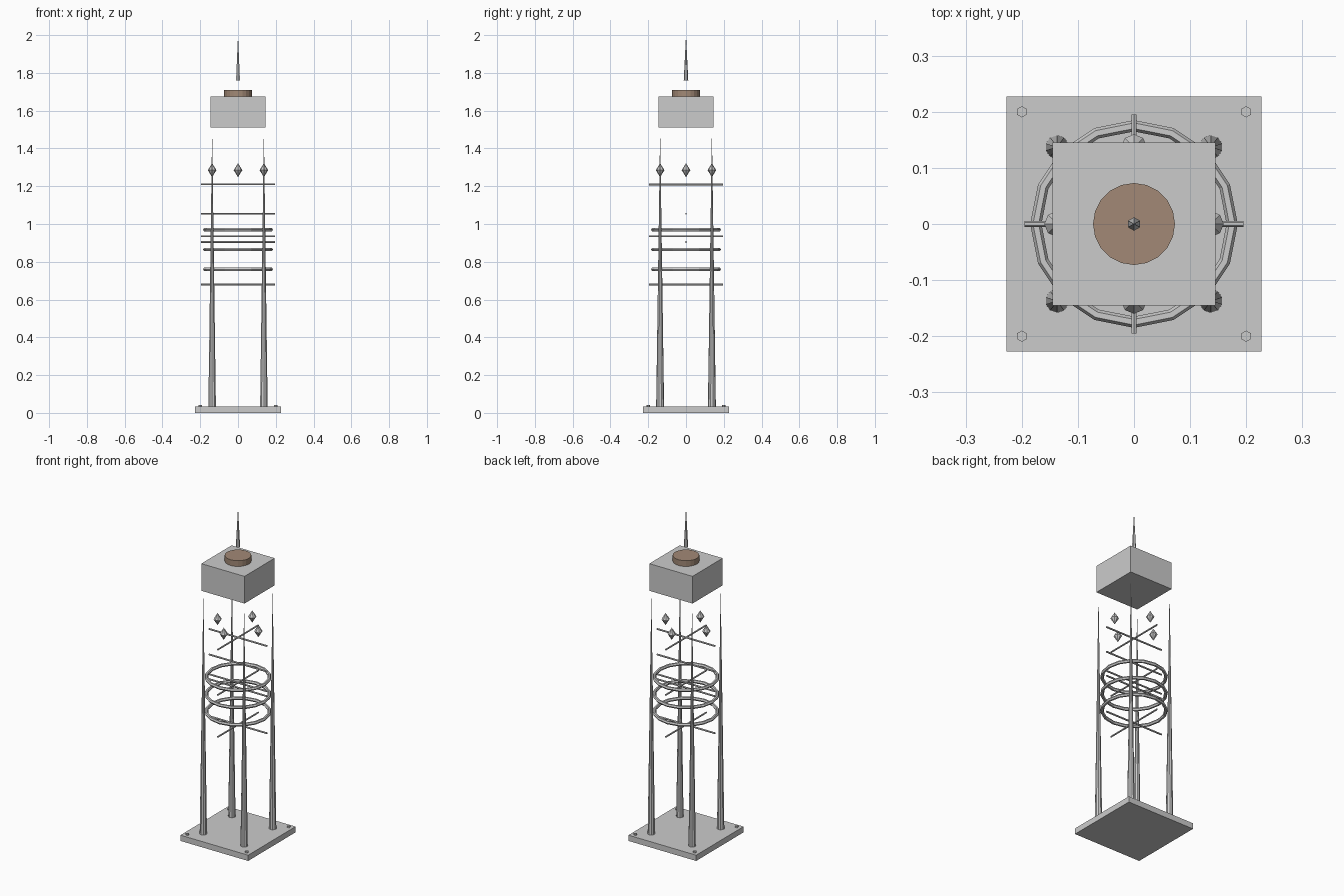
import bpy
from math import pi, cos, sin

if "Cube" in bpy.data.objects:
    bpy.data.objects.remove(bpy.data.objects["Cube"])


def box(name, size, loc):
    bpy.ops.mesh.primitive_cube_add(size=1, location=loc)
    ob = bpy.context.object
    ob.name = name
    ob.scale = size
    return ob


def cone(name, r1, r2, z0, z1, sides, x=0, y=0):
    bpy.ops.mesh.primitive_cone_add(vertices=sides, radius1=r1, radius2=r2, depth=z1 - z0,
                                    location=(x, y, (z0 + z1) / 2))
    bpy.context.object.name = name
    return bpy.context.object


def rod(name, z, along_y=False):
    bpy.ops.mesh.primitive_cylinder_add(vertices=6, radius=0.005, depth=0.39, location=(0, 0, z),
                                        rotation=(pi / 2, 0, 0) if along_y else (0, pi / 2, 0))
    bpy.context.object.name = name


# Base plate with bolts, and the needle-like corner legs
box("base_plate", (0.455, 0.455, 0.035), (0, 0, 0.0175))
for sx in (-1, 1):
    for sy in (-1, 1):
        cone("base_bolt", 0.01, 0.01, 0.03, 0.042, 6, sx * 0.2, sy * 0.2)
        cone("corner_leg", 0.021, 0.0, 0.035, 1.5, 10, sx * 0.137, sy * 0.137)

# Ring coils
for z in (0.76, 0.865, 0.97):
    bpy.ops.mesh.primitive_torus_add(major_segments=16, minor_segments=6, major_radius=0.175,
                                     minor_radius=0.01, location=(0, 0, z))
    bpy.context.object.name = "ring"

# Cross rods
for z in (0.68, 0.905, 0.935, 1.055, 1.21):
    rod("cross_rod_x", z)
for z in (0.68, 0.935, 1.21):
    rod("cross_rod_y", z, True)

# Floating crystals: double cones with eight sides
for i in range(4):
    x, y = 0.137 * cos(i * pi / 2), 0.137 * sin(i * pi / 2)
    n = 8
    verts = [(0.023 * cos(k * 2 * pi / n), 0.023 * sin(k * 2 * pi / n), 0) for k in range(n)]
    verts += [(0, 0, 0.037), (0, 0, -0.037)]
    faces = [(k, (k + 1) % n, n) for k in range(n)] + [((k + 1) % n, k, n + 1) for k in range(n)]
    me = bpy.data.meshes.new("crystal")
    me.from_pydata(verts, [], faces)
    ob = bpy.data.objects.new("crystal", me)
    ob.location = (x, y, 1.285)
    bpy.context.collection.objects.link(ob)

# Head block, brown cap and spire
box("head_block", (0.29, 0.29, 0.165), (0, 0, 1.5925))
cap = cone("cap_disc", 0.073, 0.073, 1.675, 1.71, 20)
mat = bpy.data.materials.new("brown")
mat.diffuse_color = (0.36, 0.25, 0.18, 1)
mat.use_nodes = True
mat.node_tree.nodes["Principled BSDF"].inputs["Base Color"].default_value = mat.diffuse_color
cap.data.materials.append(mat)
cone("spire", 0.012, 0.0, 1.76, 2.0, 6)
